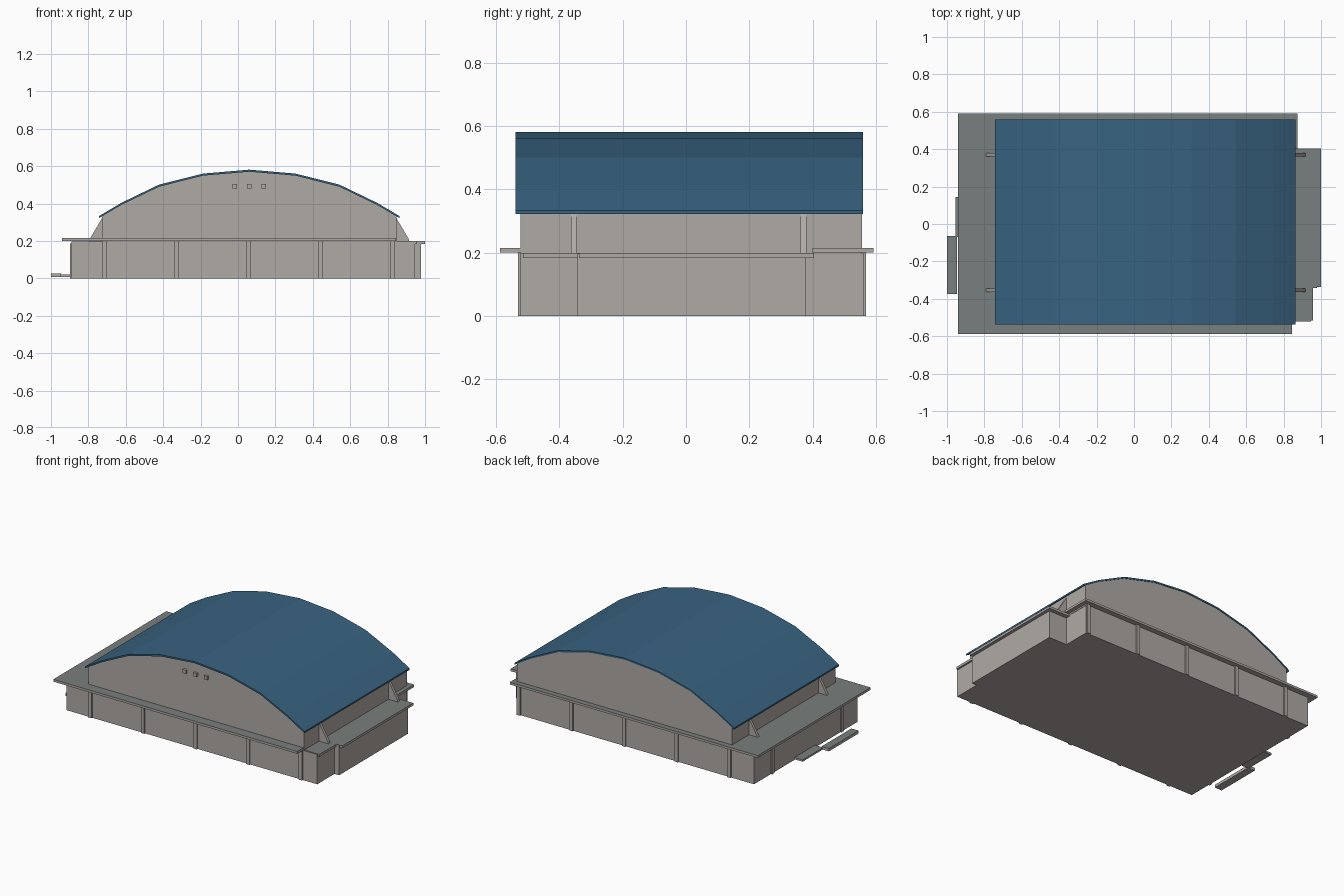
import bpy, bmesh

if "Cube" in bpy.data.objects:
    bpy.data.objects.remove(bpy.data.objects["Cube"])


def material(name, rgb):
    m = bpy.data.materials.new(name)
    m.diffuse_color = (*rgb, 1)
    m.use_nodes = True
    m.node_tree.nodes["Principled BSDF"].inputs["Base Color"].default_value = m.diffuse_color
    return m


WALL = material("warm grey wall", (0.43, 0.40, 0.375))
DECK = material("dark grey flat roof", (0.19, 0.213, 0.21))
BLUE = material("blue roof", (0.040, 0.125, 0.22))


def prism(name, pts, lo, hi, axis, mats):
    """Extrude a closed profile; axis 'y' uses (x, z) points, axis 'z' uses (x, y).
    A second material goes on the faces that point up."""
    bm = bmesh.new()
    to3d = (lambda a, b: (a, lo, b)) if axis == 'y' else (lambda a, b: (a, b, lo))
    face = bm.faces.new([bm.verts.new(to3d(a, b)) for a, b in pts])
    ext = bmesh.ops.extrude_face_region(bm, geom=[face])
    verts = [g for g in ext['geom'] if isinstance(g, bmesh.types.BMVert)]
    d = hi - lo
    bmesh.ops.translate(bm, verts=verts, vec=(0, d, 0) if axis == 'y' else (0, 0, d))
    if face.is_valid and not any(len(e.link_faces) == 1 for e in bm.edges):
        pass
    elif not face.is_valid:
        bmesh.ops.holes_fill(bm, edges=bm.edges[:])
    bmesh.ops.recalc_face_normals(bm, faces=bm.faces[:])
    bm.normal_update()
    if len(mats) > 1:
        for f in bm.faces:
            f.material_index = 1 if f.normal.z > 0.9 else 0
    me = bpy.data.meshes.new(name)
    bm.to_mesh(me)
    bm.free()
    for m in mats:
        me.materials.append(m)
    ob = bpy.data.objects.new(name, me)
    bpy.context.collection.objects.link(ob)
    return ob


def box(name, x0, x1, y0, y1, z0, z1, *mats):
    return prism(name, [(x0, y0), (x1, y0), (x1, y1), (x0, y1)], z0, z1, 'z', mats or (WALL,))


# Ground floor, stepped along the right side
prism("ground_floor", [(-0.89, -0.522), (0.945, -0.522), (0.945, -0.342), (0.979, -0.342),
                       (0.979, 0.377), (0.845, 0.377), (0.845, 0.56), (-0.89, 0.56)],
      0, 0.197, 'z', (WALL, DECK))

# Main flat roof slab with overhang, and the lower slab over the right annex
prism("main_slab", [(-0.94, -0.588), (0.845, -0.588), (0.845, 0.40), (0.875, 0.40),
                    (0.875, 0.592), (-0.94, 0.592)], 0.2, 0.215, 'z', (WALL, DECK))
prism("annex_slab", [(0.80, -0.515), (0.957, -0.515), (0.957, -0.338), (1.0, -0.338),
                     (1.0, 0.404), (0.80, 0.404)], 0.183, 0.1985, 'z', (WALL, DECK))

# Arched hall and its blue roof shell, symmetric about x = CX
CX = 0.06
half = [(0.803, 0.333), (0.683, 0.404), (0.482, 0.501), (0.247, 0.560)]
arch = [(CX - a, z) for a, z in half] + [(CX, 0.581)] + [(CX + a, z) for a, z in half[::-1]]
hall = [(CX - 0.787, 0.333)] + [(x, z - 0.006) for x, z in arch[1:-1]] + [(CX + 0.787, 0.333)]
prism("arched_hall", [(CX - 0.787, 0.19)] + hall + [(CX + 0.787, 0.19)],
      -0.522, 0.556, 'y', (WALL,))
prism("arched_roof", arch + [(x, z - 0.011) for x, z in arch[::-1]], -0.538, 0.559, 'y', (BLUE,))

# Sloping buttress fins on both sides of the hall
for s, side in ((-1, "left"), (1, "right")):
    for y in (-0.354, 0.371):
        prism(f"{side}_buttress", [(CX + s * 0.78, 0.197), (CX + s * 0.857, 0.197),
                                   (CX + s * 0.85, 0.215), (CX + s * 0.785, 0.325),
                                   (CX + s * 0.78, 0.325)], y - 0.009, y + 0.009, 'y', (WALL,))

# Shallow pilasters on the front, back and left walls
for i in range(5):
    x = -0.712 + i * 0.385
    box("front_pilaster", x - 0.012, x + 0.012, -0.531, -0.515, 0, 0.2)
    box("back_pilaster", x - 0.012, x + 0.012, 0.55, 0.569, 0, 0.2)
for y in (-0.354, 0.371):
    box("left_pilaster", -0.898, -0.88, y - 0.012, y + 0.012, 0, 0.185)

# Three small vent boxes on the front gable
for x in (-0.018, 0.06, 0.138):
    box("gable_vent", x - 0.012, x + 0.012, -0.537, -0.515, 0.481, 0.505)

# Low entrance plates beside the left wall
box("entrance_plate_inner", -0.955, -0.895, -0.07, 0.145, 0.008, 0.02, WALL, DECK)
box("entrance_plate_outer", -1.0, -0.947, -0.375, -0.065, 0.008, 0.027, WALL, DECK)
